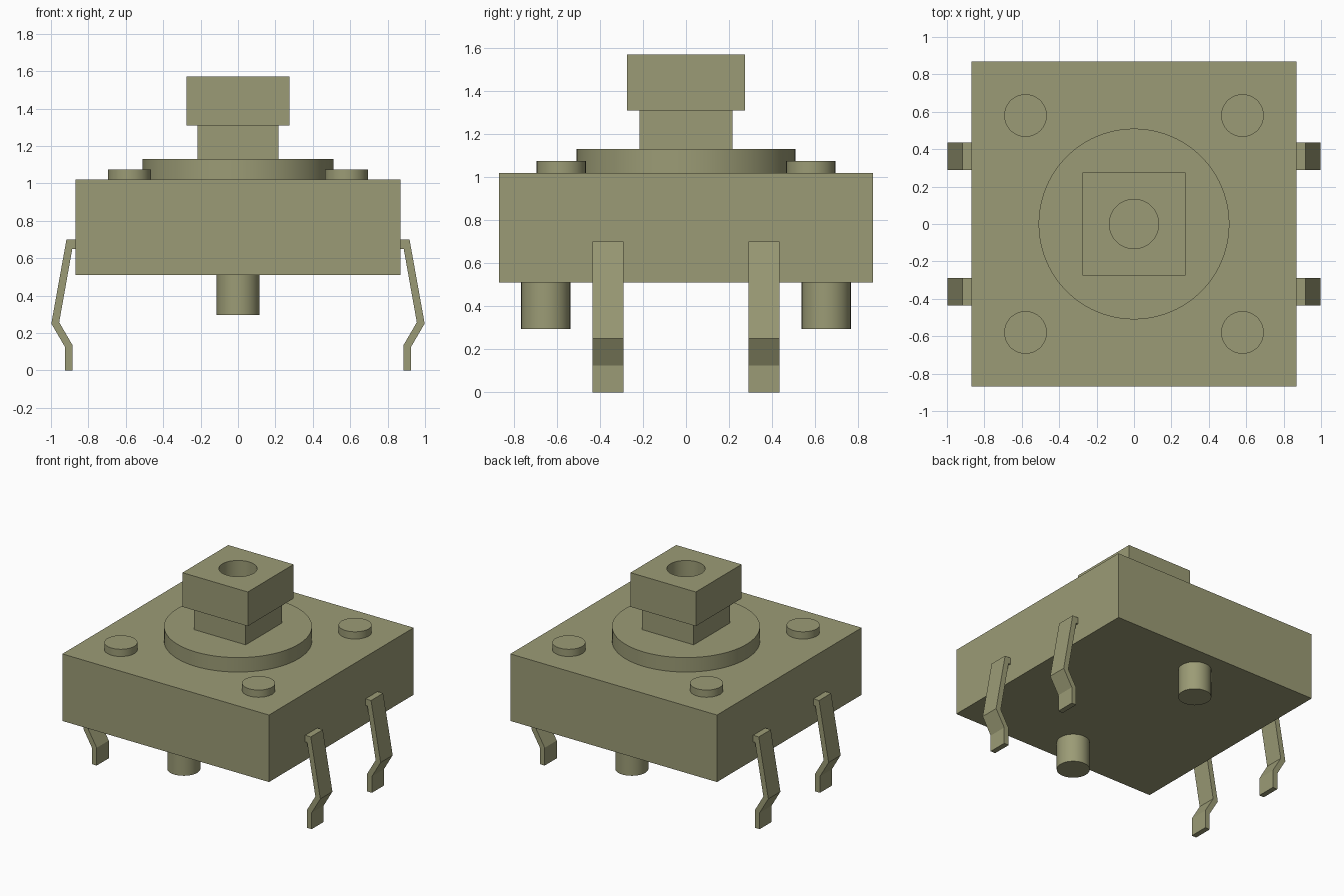
import bpy, bmesh, math
from mathutils import Matrix

if "Cube" in bpy.data.objects:
    bpy.data.objects.remove(bpy.data.objects["Cube"], do_unlink=True)

# One olive material for everything
olive = bpy.data.materials.new("olive")
olive.use_nodes = True
COLOUR = (0.33, 0.33, 0.18, 1)
olive.diffuse_color = COLOUR
olive.node_tree.nodes["Principled BSDF"].inputs["Base Color"].default_value = COLOUR


def finish(name, bm, smooth=False):
    bmesh.ops.recalc_face_normals(bm, faces=bm.faces)
    mesh = bpy.data.meshes.new(name)
    bm.to_mesh(mesh)
    bm.free()
    mesh.materials.append(olive)
    ob = bpy.data.objects.new(name, mesh)
    bpy.context.collection.objects.link(ob)
    if smooth:
        smooth_sharp(ob)
    return ob


def smooth_sharp(ob):
    bpy.ops.object.select_all(action='DESELECT')
    ob.select_set(True)
    bpy.context.view_layer.objects.active = ob
    bpy.ops.object.shade_smooth_by_angle(angle=math.radians(35))


def box(name, half, z0, z1):
    bm = bmesh.new()
    bmesh.ops.create_cube(bm, size=1, matrix=Matrix.Translation((0, 0, (z0 + z1) / 2))
                          @ Matrix.Diagonal((2 * half, 2 * half, z1 - z0, 1)))
    return finish(name, bm)


def cylinder(name, x, y, r, z0, z1, sides=48):
    bm = bmesh.new()
    bmesh.ops.create_cone(bm, cap_ends=True, segments=sides, radius1=r, radius2=r,
                          depth=z1 - z0, matrix=Matrix.Translation((x, y, (z0 + z1) / 2)))
    return finish(name, bm, True)


# Housing, round collar and plunger stem
box("housing", 0.87, 0.51, 1.02)
cylinder("collar", 0, 0, 0.51, 1.02, 1.13, 96)
box("plunger_stem", 0.217, 1.13, 1.31)

# Square plunger cap with a round hole down to the stem
cap = box("plunger_cap", 0.275, 1.31, 1.57)
cutter = cylinder("hole_cutter", 0, 0, 0.132, 1.2, 1.7)
cutter.hide_render = True
hole = cap.modifiers.new("hole", 'BOOLEAN')
hole.operation = 'DIFFERENCE'
hole.solver = 'EXACT'
hole.object = cutter
bpy.context.view_layer.objects.active = cap
bpy.ops.object.modifier_apply(modifier=hole.name)
bpy.data.objects.remove(cutter, do_unlink=True)
smooth_sharp(cap)

# Bent strip leg, drawn in x and z, then extruded across y
LEG = [(0.86, 0.70), (0.917, 0.70), (0.998, 0.25), (0.925, 0.125), (0.925, 0), (0.885, 0),
       (0.885, 0.135), (0.956, 0.257), (0.886, 0.65), (0.86, 0.65)]


def leg(name, sx, sy):
    bm = bmesh.new()
    face = bm.faces.new([bm.verts.new((sx * x, sy * 0.29, z)) for x, z in LEG])
    new = bmesh.ops.extrude_face_region(bm, geom=[face])["geom"]
    bmesh.ops.translate(bm, vec=(0, sy * 0.145, 0),
                        verts=[v for v in new if isinstance(v, bmesh.types.BMVert)])
    return finish(name, bm)


# Corner rivets and legs in all four quadrants
for sx, side in ((1, "left"), (-1, "right")):
    for sy, end in ((-1, "front"), (1, "back")):
        cylinder(f"rivet_{end}_{side}", sx * 0.58, sy * 0.58, 0.114, 1.02, 1.075)
        leg(f"leg_{end}_{side}", sx, sy)

# Locating pegs underneath
for sy, end in ((-1, "front"), (1, "back")):
    cylinder(f"peg_{end}", 0, sy * 0.652, 0.114, 0.295, 0.51)
